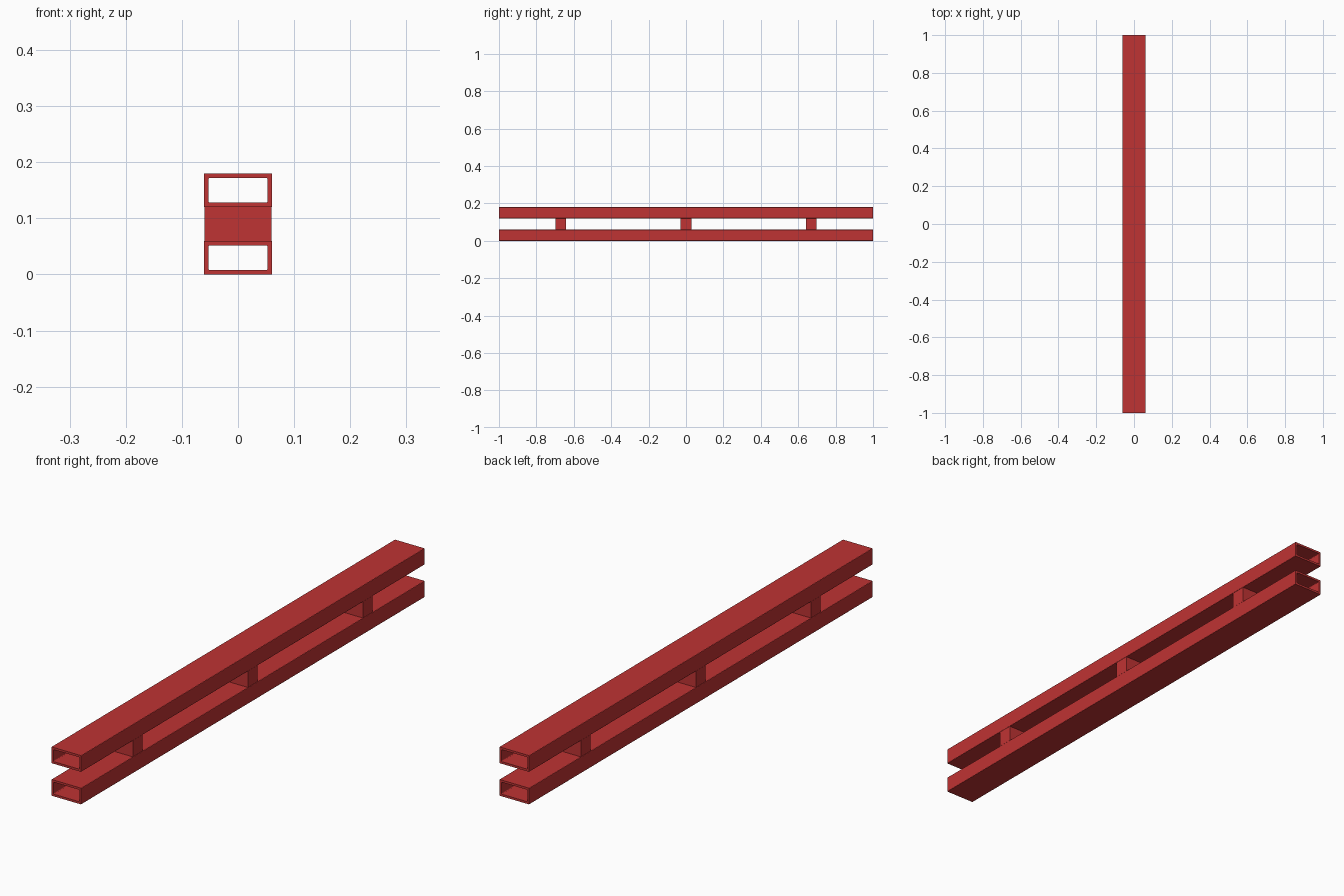
import bpy, bmesh, math

if "Cube" in bpy.data.objects:
    bpy.data.objects.remove(bpy.data.objects["Cube"])

red = bpy.data.materials.new("red paint")
red.diffuse_color = (0.52, 0.033, 0.033, 1)
red.use_nodes = True
red.node_tree.nodes["Principled BSDF"].inputs["Base Color"].default_value = red.diffuse_color

LENGTH, WIDTH, HEIGHT, WALL = 2.0, 0.122, 0.06, 0.008


def rounded_rect(w, h, r, steps=3):
    """Corner-rounded rectangle as (x, z) points, centred on the origin."""
    pts = []
    for i, (sx, sz) in enumerate([(1, 1), (-1, 1), (-1, -1), (1, -1)]):
        for k in range(steps + 1):
            a = math.pi / 2 * (i + k / steps)
            pts.append((sx * (w / 2 - r) + r * math.cos(a),
                        sz * (h / 2 - r) + r * math.sin(a)))
    return pts


def add_object(name, bm):
    bmesh.ops.recalc_face_normals(bm, faces=bm.faces)
    mesh = bpy.data.meshes.new(name)
    bm.to_mesh(mesh)
    bm.free()
    mesh.materials.append(red)
    obj = bpy.data.objects.new(name, mesh)
    bpy.context.collection.objects.link(obj)
    return obj


def tube(name, z):
    """Hollow rectangular rail running along y."""
    bm = bmesh.new()
    outer = rounded_rect(WIDTH, HEIGHT, 0.002)
    inner = rounded_rect(WIDTH - 2 * WALL, HEIGHT - 2 * WALL, 0.003)
    rings = [[bm.verts.new((x, y, z + dz)) for x, dz in loop]
             for loop, y in ((outer, -LENGTH / 2), (outer, LENGTH / 2),
                             (inner, LENGTH / 2), (inner, -LENGTH / 2))]
    n = len(outer)
    for a, b in zip(rings, rings[1:] + rings[:1]):
        for i in range(n):
            j = (i + 1) % n
            bm.faces.new((a[i], a[j], b[j], b[i]))
    return add_object(name, bm)


def block(name, y):
    """Spacer between the two rails."""
    bm = bmesh.new()
    bmesh.ops.create_cube(bm, size=1)
    bmesh.ops.scale(bm, vec=(0.12, 0.057, 0.06), verts=bm.verts)
    bmesh.ops.translate(bm, vec=(0, y, 0.09), verts=bm.verts)
    return add_object(name, bm)


# Upper and lower rails
tube("lower_rail", HEIGHT / 2)
tube("upper_rail", HEIGHT * 2.5)

# Three spacers
for label, y in (("front", -0.67), ("middle", 0), ("back", 0.67)):
    block(label + "_spacer", y)
